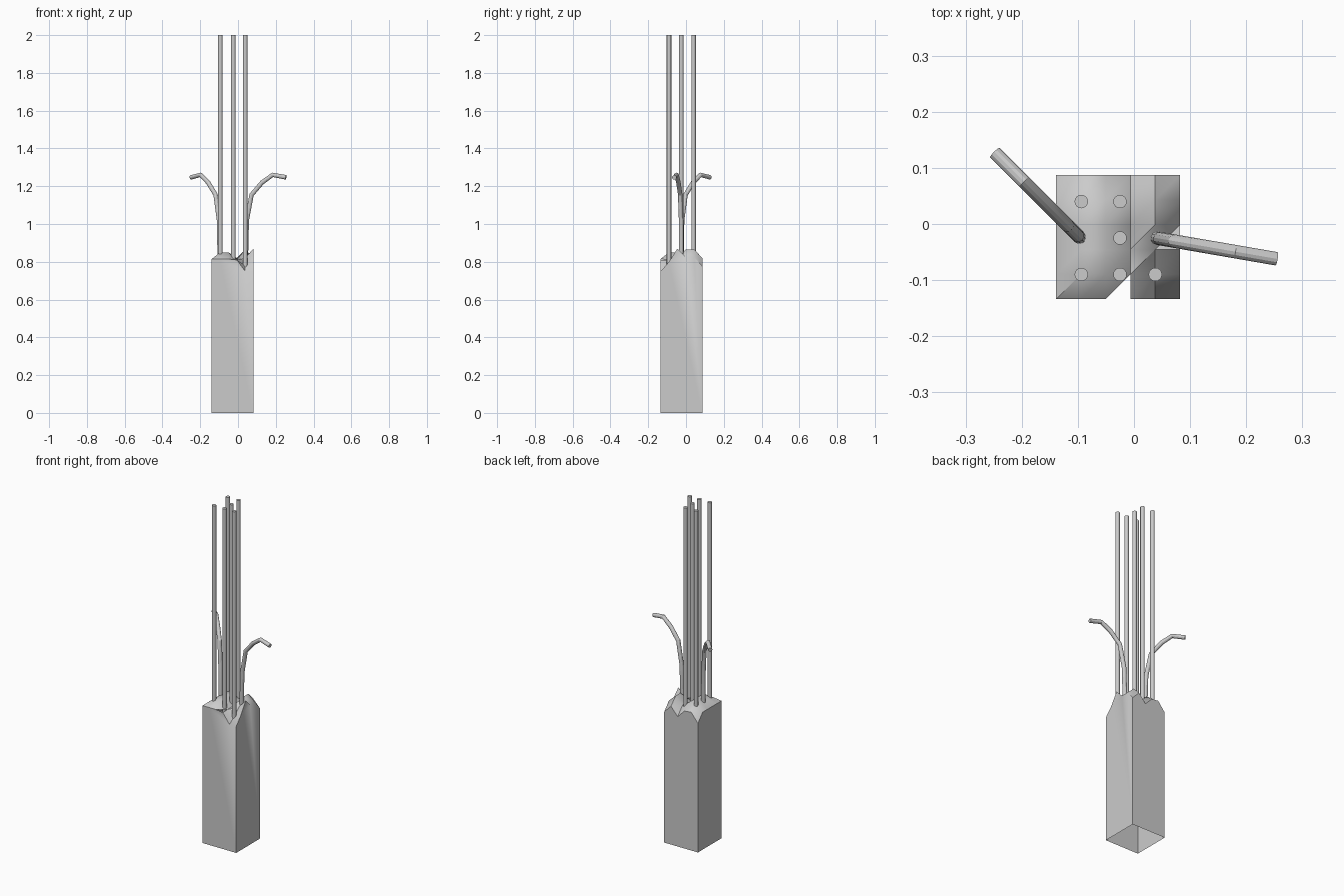
import bpy
import bmesh
import math

cube = bpy.data.objects.get("Cube")
if cube:
    bpy.data.objects.remove(cube, do_unlink=True)

grey = bpy.data.materials.new("concrete_grey")
grey.use_nodes = True
colour = (0.6, 0.6, 0.6, 1)
grey.diffuse_color = colour
grey.node_tree.nodes["Principled BSDF"].inputs["Base Color"].default_value = colour


def smooth(obj, degrees):
    bpy.ops.object.select_all(action="DESELECT")
    obj.select_set(True)
    bpy.context.view_layer.objects.active = obj
    bpy.ops.object.shade_smooth_by_angle(angle=math.radians(degrees))


# Broken pillar: open at the bottom, jagged height grid on top
LEFT, FRONT, STEP, N = -0.139, -0.134, 0.0442, 5
HEIGHTS = [  # one row per step from front to back
    (0.815, 0.815, 0.815, 0.81, 0.75, 0.75),
    (0.815, 0.85, 0.85, 0.81, 0.78, 0.80),
    (0.815, 0.85, 0.85, 0.81, 0.82, 0.87),
    (0.815, 0.85, 0.85, 0.81, 0.865, 0.825),
    (0.815, 0.85, 0.85, 0.82, 0.865, 0.825),
    (0.766, 0.82, 0.815, 0.77, 0.82, 0.775),
]
bm = bmesh.new()
top = [[bm.verts.new((LEFT + i * STEP, FRONT + j * STEP, z)) for i, z in enumerate(row)]
       for j, row in enumerate(HEIGHTS)]
for j in range(N):
    for i in range(N):
        a, b, c, d = top[j][i], top[j][i + 1], top[j + 1][i + 1], top[j + 1][i]
        bm.faces.new((a, c, d))
        if (i, j) != (2, 0):  # chipped notch in the front edge
            bm.faces.new((a, b, c))

# Four flat sides, each following the broken rim
rims = [top[0], [row[N] for row in top], top[N][::-1], [row[0] for row in top][::-1]]
base = [bm.verts.new((rim[0].co.x, rim[0].co.y, 0)) for rim in rims]
for k, rim in enumerate(rims):
    bm.faces.new([base[k], base[(k + 1) % 4]] + rim[::-1])
mesh = bpy.data.meshes.new("broken_pillar")
bm.to_mesh(mesh)
bm.free()
mesh.materials.append(grey)
pillar = bpy.data.objects.new("broken_pillar", mesh)
bpy.context.collection.objects.link(pillar)
smooth(pillar, 50)

# Straight reinforcing bars
RADIUS, BOTTOM = 0.012, 0.76
BARS = [(-0.094, 0.04), (-0.025, 0.04), (-0.025, -0.025),
        (-0.094, -0.09), (-0.025, -0.09), (0.038, -0.09)]
for n, (x, y) in enumerate(BARS):
    bpy.ops.mesh.primitive_cylinder_add(vertices=16, radius=RADIUS, depth=2 - BOTTOM,
                                        location=(x, y, 1 + BOTTOM / 2))
    bar = bpy.context.object
    bar.name = f"straight_bar_{n + 1}"
    bar.data.materials.append(grey)
    smooth(bar, 40)

# Bent bars: (share of the reach, height) along the bend
BEND = [(0, BOTTOM), (0.03, 1.02), (0.15, 1.155), (0.41, 1.22), (0.67, 1.26), (1, 1.247)]


def bent_bar(name, start, end):
    curve = bpy.data.curves.new(name, "CURVE")
    curve.dimensions = "3D"
    curve.bevel_depth = RADIUS
    curve.bevel_resolution = 4
    curve.use_fill_caps = True
    spline = curve.splines.new("POLY")
    spline.points.add(len(BEND) - 1)
    for point, (t, z) in zip(spline.points, BEND):
        x, y = (s + (e - s) * t for s, e in zip(start, end))
        point.co = (x, y, z, 1)
    curve.materials.append(grey)
    obj = bpy.data.objects.new(name, curve)
    bpy.context.collection.objects.link(obj)
    bpy.ops.object.select_all(action="DESELECT")
    obj.select_set(True)
    bpy.context.view_layer.objects.active = obj
    bpy.ops.object.convert(target="MESH")
    smooth(bpy.context.object, 25)


bent_bar("bent_bar_left", (0.04, -0.025), (0.254, -0.062))
bent_bar("bent_bar_right", (-0.096, -0.025), (-0.248, 0.127))
